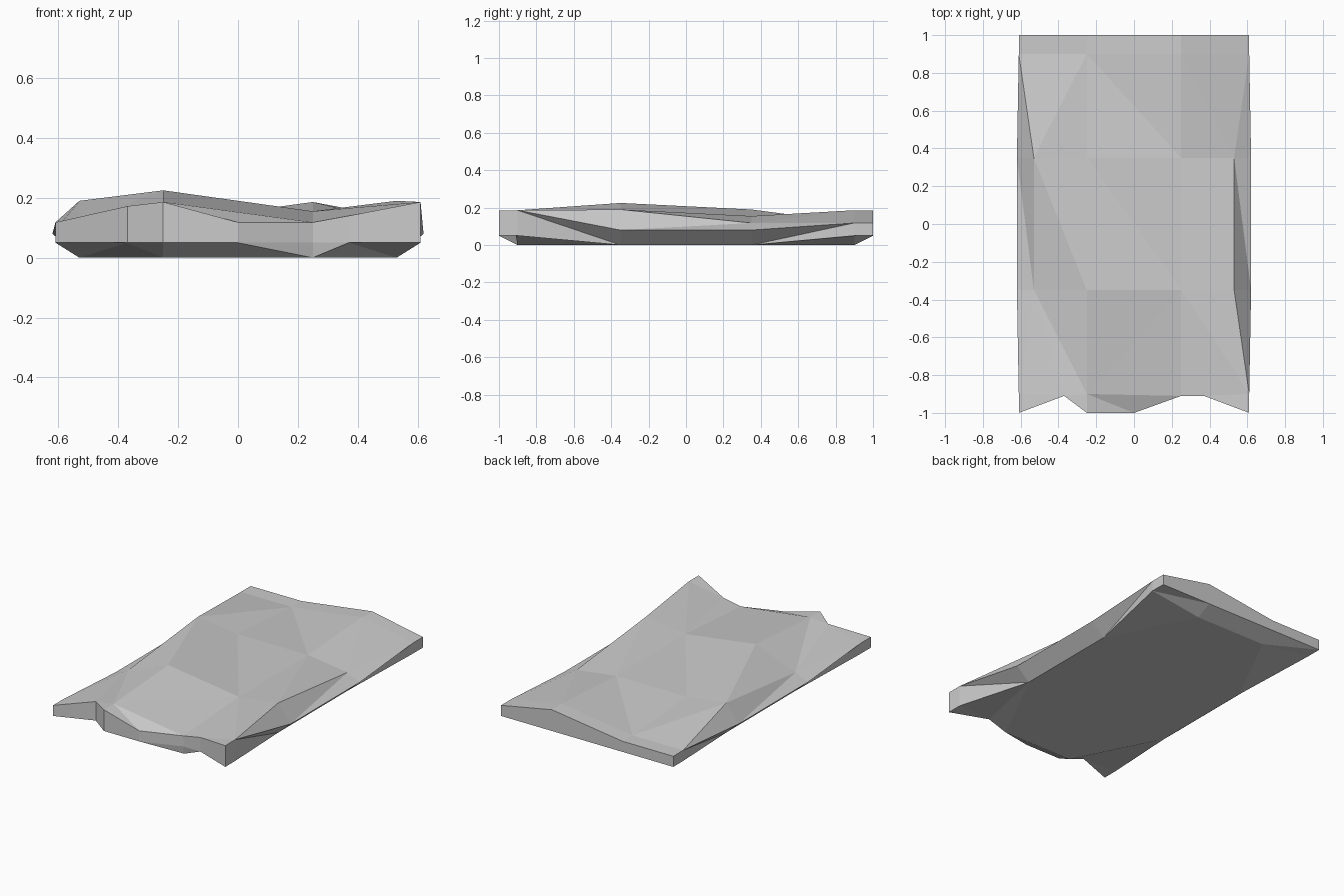
import bpy, bmesh
from mathutils import Vector
from mathutils.geometry import delaunay_2d_cdt

cube = bpy.data.objects.get("Cube")
if cube:
    bpy.data.objects.remove(cube)

# Shared grid lines and height steps
XO, XB, XI, XC = 0.61, 0.62, 0.53, 0.25
YO, YE, YI = 1.0, 0.9, 0.35
SIDE, LOW, MID, HIGH, RAISED, PEAK = 0.08, 0.118, 0.155, 0.186, 0.19, 0.225
BASE = 0.05

# Rim, counter-clockwise from the front left corner
rim = [
    (-XO, -YO, LOW), (-0.37, -0.91, 0.172), (-XC, -YO, HIGH), (0, -YO, LOW),
    (XC, -0.91, LOW), (0.37, -0.91, 0.14), (XO, -YO, HIGH),
    (XO, -YE, HIGH), (XB, -YI, SIDE), (XB, YI, SIDE), (XO, YE, LOW),
    (XO, YO, LOW), (XC, YO, HIGH), (-XC, YO, LOW), (-XO, YO, LOW),
    (-XO, YE, LOW), (-XB, YI, SIDE), (-XB, -YI, SIDE), (-XO, -YE, LOW),
]
FRONT_R, EDGE_FR, EDGE_BR, EDGE_BL, EDGE_FL = (rim[i] for i in (4, 7, 10, 15, 18))

# Inner points of the uneven ground, named by column and row
a1, a2 = (-XI, -YI, LOW), (-XI, YI, RAISED)
b0, b1, b2, b3 = (-XC, -YE, HIGH), (-XC, -YI, PEAK), (-XC, YI, MID), (-XC, YE, LOW)
c1, c2, c3 = (XC, -YI, MID), (XC, YI, MID), (XC, YE, HIGH)
d1, d2 = (XI, -YI, RAISED), (XI, YI, LOW)
inner = [a1, a2, b0, b1, b2, b3, c1, c2, c3, d1, d2]
creases = [
    (b0, b1), (b1, c1), (c1, FRONT_R), (FRONT_R, b0), (a1, b0), (a1, b1), (a1, a2),
    (a2, b1), (a2, b2), (b1, b2), (a2, b3), (b2, b3), (b3, c2), (b2, c2),
    (b2, c1), (c1, c2), (c2, c3), (c1, d1), (c2, d2), (d1, d2), (d1, c2),
    (b3, c3), (c1, EDGE_FR), (d1, EDGE_FR), (d2, EDGE_BR), (a2, EDGE_BL), (a1, EDGE_FL),
]

bm = bmesh.new()


def add_sheet(outline, points, lines, flip):
    """Fill an outline with triangles that keep the given crease lines."""
    pts = outline + points
    verts = [bm.verts.new(p) for p in pts]
    n = len(outline)
    edges = [(i, (i + 1) % n) for i in range(n)]
    edges += [(pts.index(p), pts.index(q)) for p, q in lines]
    flat = [Vector(p[:2]) for p in pts]
    _, _, faces, origin, _, _ = delaunay_2d_cdt(flat, edges, [], 1, 1e-5)
    for face in faces:
        loop = [verts[origin[i][0]] for i in face]
        bm.faces.new(loop[::-1] if flip else loop)
    return verts[:n]


# Ground surface
top = add_sheet(rim, inner, creases, False)

# Underside: flat eight-sided centre with edges bevelled up to the rim
under = [(x, y, BASE) if abs(x) != XB else (XI if x > 0 else -XI, y, 0)
         for x, y, z in rim]
side = {(x, y): (x, y, 0) for x in (-XI, XI) for y in (-YI, YI)}
foot = {(x, y): (x, y, 0) for x in (-XC, XC) for y in (-YE, YE)}
lines = [(foot[-XC, y], foot[XC, y]) for y in (-YE, YE)]
lines += [(foot[sx * XC, sy * YE], side[sx * XI, sy * YI])
          for sx in (-1, 1) for sy in (-1, 1)]
bottom = add_sheet(under, list(foot.values()), lines, True)

# Outer walls, split from the higher rim corner
for i in range(len(rim)):
    j = (i + 1) % len(rim)
    ti, tj, bi, bj = top[i], top[j], bottom[i], bottom[j]
    if ti.co.z >= tj.co.z:
        tris = [(ti, bi, bj), (ti, bj, tj)]
    else:
        tris = [(ti, bi, tj), (bi, bj, tj)]
    for tri in tris:
        bm.faces.new(tri)

bmesh.ops.recalc_face_normals(bm, faces=bm.faces)
mesh = bpy.data.meshes.new("ground_tile")
bm.to_mesh(mesh)
bm.free()

# Single stone colour
stone = bpy.data.materials.new("light_grey_stone")
stone.use_nodes = True
colour = (0.6, 0.6, 0.6, 1)
stone.diffuse_color = colour
stone.node_tree.nodes["Principled BSDF"].inputs["Base Color"].default_value = colour
mesh.materials.append(stone)
tile = bpy.data.objects.new("ground_tile", mesh)
bpy.context.collection.objects.link(tile)
